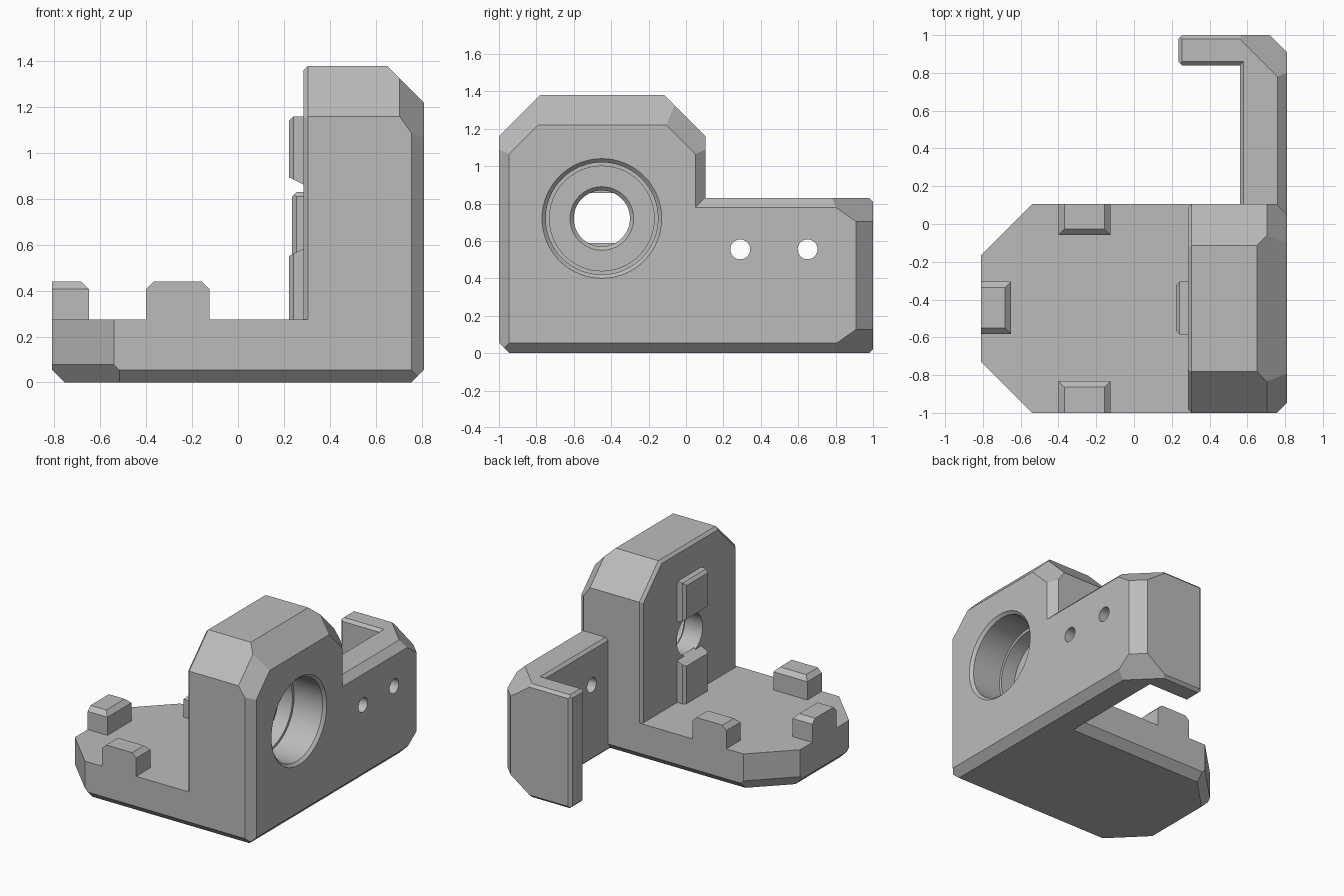
import bpy, bmesh, math
from mathutils import Vector

cube = bpy.data.objects.get("Cube")
if cube:
    bpy.data.objects.remove(cube)

grey = bpy.data.materials.new("plain grey")
grey.use_nodes = True
GREY = (0.5, 0.5, 0.5, 1)
grey.diffuse_color = GREY
grey.node_tree.nodes["Principled BSDF"].inputs["Base Color"].default_value = GREY
D = math.sqrt(0.5)


def finish(name, bm):
    bmesh.ops.recalc_face_normals(bm, faces=bm.faces)
    mesh = bpy.data.meshes.new(name)
    bm.to_mesh(mesh)
    bm.free()
    mesh.materials.append(grey)
    ob = bpy.data.objects.new(name, mesh)
    bpy.context.collection.objects.link(ob)
    return ob


def solid(name, lo, hi, cuts=(), edges=()):
    """Box trimmed by planes (normal, limit) and by edge chamfers (direction, size)."""
    bm = bmesh.new()
    bmesh.ops.create_cube(bm, size=1)
    for v in bm.verts:
        v.co = [h if c > 0 else l for c, l, h in zip(v.co, lo, hi)]
    planes = [(Vector(n), d) for n, d in cuts]
    for n, size in edges:
        corner = [h if c > 0 else l for c, l, h in zip(n, lo, hi)]
        planes.append((Vector(n), Vector(n).dot(Vector(corner)) - size))
    for n, d in planes:
        bmesh.ops.bisect_plane(bm, geom=bm.verts[:] + bm.edges[:] + bm.faces[:],
                               plane_co=n * (d / n.length_squared), plane_no=n,
                               clear_outer=True)
        rim = [e for e in bm.edges if e.is_boundary]
        if rim:
            bmesh.ops.holes_fill(bm, edges=rim, sides=0)
    return finish(name, bm)


def bore(target, y, z, profile):
    """Cut a turned (x, radius) profile along x."""
    bm = bmesh.new()
    pts = [(profile[0][0], 0)] + profile + [(profile[-1][0], 0)]
    vs = [bm.verts.new((x, y + r, z)) for x, r in pts]
    es = [bm.edges.new(p) for p in zip(vs, vs[1:])]
    bmesh.ops.spin(bm, geom=vs + es, cent=(0, y, z), axis=(1, 0, 0),
                   angle=math.tau, steps=64)
    bmesh.ops.remove_doubles(bm, verts=bm.verts, dist=0.0001)
    cutter = finish("bore_cutter", bm)
    cutter.hide_render = True
    mod = target.modifiers.new("bore", 'BOOLEAN')
    mod.operation, mod.solver, mod.object = 'DIFFERENCE', 'EXACT', cutter
    bpy.context.view_layer.objects.active = target
    bpy.ops.object.modifier_apply(modifier=mod.name)
    bpy.data.objects.remove(cutter)


# Base plate with clipped corners and a chamfered underside
BIG, EDGE, FINE = 0.27, 0.055, 0.02
solid("base_plate", (-0.81, -1, 0), (0.81, 0.105, 0.275),
      cuts=[((-D, s * D, -D), D * (0.81 + (0.105 if s > 0 else 1) - BIG - EDGE * 1.414))
            for s in (-1, 1)],
      edges=[((-1, -1, 0), BIG), ((-1, 1, 0), BIG), ((1, -1, 0), EDGE),
             ((-1, 0, -1), EDGE), ((1, 0, -1), EDGE), ((0, -1, -1), EDGE), ((0, 1, -1), EDGE)])

# Upright block with sloped shoulders
slopes = [((0, -1, 1), 2.16), ((0, 1, 1), 1.265)]
rims = [((1, s * D, D), 0.81 + D * d - 0.106) for s, d in ((-1, 2.16), (1, 1.265))]
rims += [((-1, s * D, D), -0.285 + D * d - FINE) for s, d in ((-1, 2.16), (1, 1.265))]
block = solid("upright_block", (0.285, -1, 0), (0.81, 0.105, 1.38), cuts=slopes + rims,
              edges=[((1, 0, 1), 0.16), ((1, -1, 0), EDGE), ((1, 1, 0), EDGE),
                     ((-1, -1, 0), FINE), ((-1, 1, 0), FINE), ((-1, 0, 1), FINE),
                     ((1, 0, -1), EDGE), ((0, -1, -1), EDGE), ((0, 1, -1), EDGE)])
bore(block, -0.45, 0.72, [(0.2, 0.15), (0.43, 0.15), (0.45, 0.17), (0.45, 0.28), (0.56, 0.28),
                          (0.56, 0.30), (0.79, 0.30), (0.81, 0.32), (0.9, 0.32)])

# Side arm and its hooked end share the chamfered outer corner
corner = [((1, 1, 0), 1.72), ((D, D, 1), 0.83 + D * 1.54), ((D, D, -1), D * 1.54)]
shared = [((1, 0, 1), 0.05), ((1, 0, -1), EDGE), ((0, 1, 1), FINE), ((0, 1, -1), FINE),
          ((-1, 0, 1), FINE), ((-1, 0, -1), FINE)]
arm = solid("side_arm", (0.56, -0.1, 0), (0.81, 1, 0.83), cuts=corner, edges=shared)
for y in (0.29, 0.65):
    bore(arm, y, 0.555, [(0.4, 0.053), (0.9, 0.053)])
solid("arm_hook", (0.235, 0.84, 0), (0.81, 1, 0.83), cuts=corner,
      edges=shared + [((0, -1, 1), FINE), ((0, -1, -1), FINE),
                      ((-1, 1, 0), FINE), ((-1, -1, 0), FINE)])

# Locating keys above and below the bore
sides = [((-1, -1, 0), FINE), ((-1, 1, 0), FINE)]
solid("upper_key", (0.222, -0.585, 0.8), (0.3, -0.305, 1.16),
      cuts=[((-0.5, 0, -1), -1.005)], edges=sides + [((-1, 0, 1), FINE)])
solid("lower_key", (0.222, -0.585, 0.26), (0.3, -0.305, 0.62),
      cuts=[((-0.5, 0, 1), 0.44)], edges=sides)

# Locating pegs around the rim of the base
PEG = 0.032
across = [((-1, 0, 1), PEG), ((1, 0, 1), PEG)]
along = [((0, -1, 1), PEG), ((0, 1, 1), PEG)]
solid("side_peg", (-0.81, -0.582, 0.2), (-0.65, -0.305, 0.44), edges=along + across[1:])
solid("front_peg", (-0.4, -1, 0.2), (-0.125, -0.832, 0.44), edges=across + along[1:])
solid("back_peg", (-0.4, -0.058, 0.2), (-0.125, 0.105, 0.44), edges=across + along[:1])

# Smooth bores, crisp edges
for ob in (block, arm):
    bpy.ops.object.select_all(action='DESELECT')
    ob.select_set(True)
    bpy.context.view_layer.objects.active = ob
    bpy.ops.object.shade_smooth_by_angle(angle=math.radians(20))
